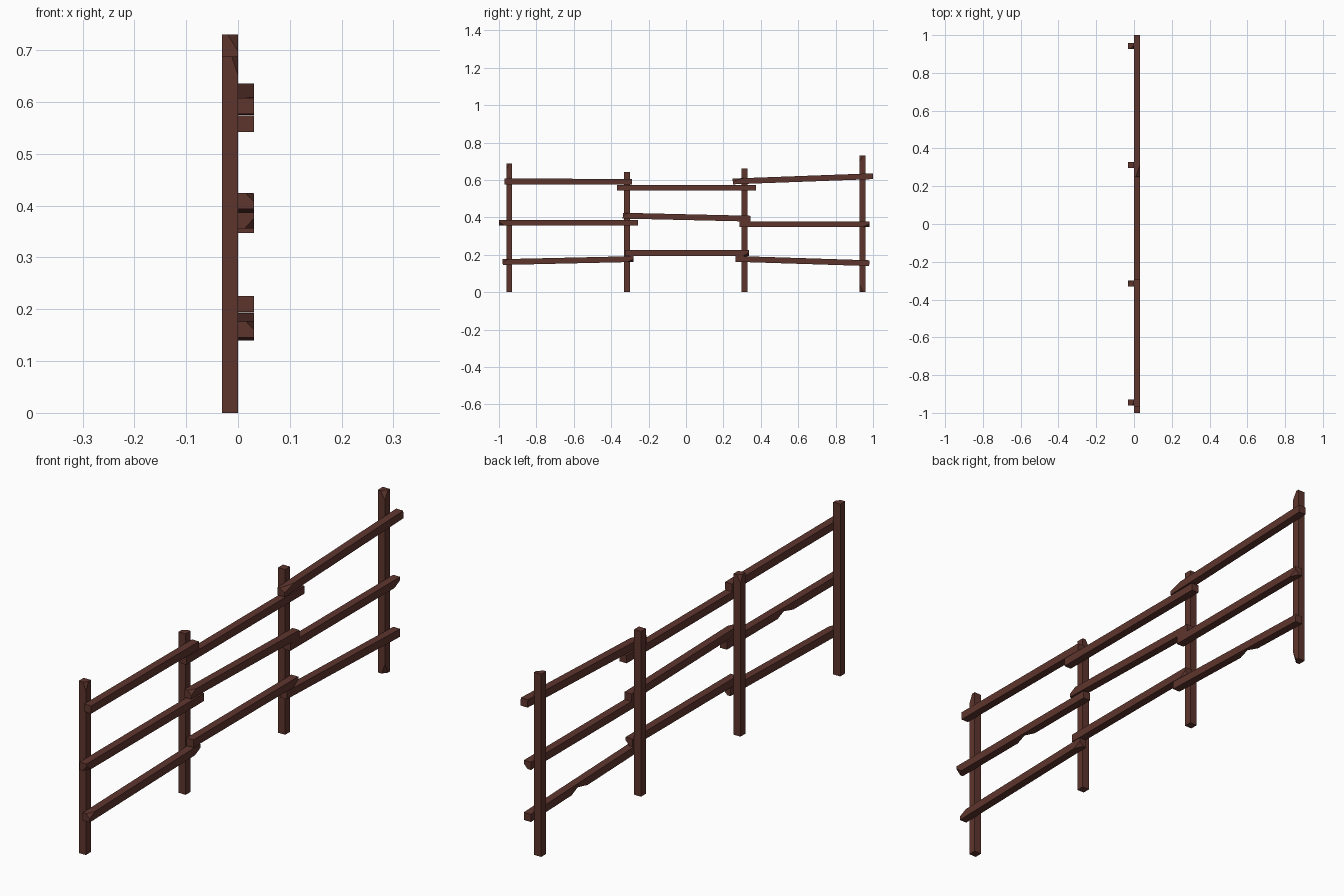
import bpy
import bmesh
from mathutils import Matrix, Vector

cube = bpy.data.objects.get("Cube")
if cube:
    bpy.data.objects.remove(cube, do_unlink=True)

wood = bpy.data.materials.new("dark_brown_wood")
wood.use_nodes = True
brown = (0.112, 0.036, 0.027, 1)
wood.diffuse_color = brown
wood.node_tree.nodes["Principled BSDF"].inputs["Base Color"].default_value = brown

T = 0.031  # timber thickness


def cut(bm, point, normal, clear):
    geom = bm.verts[:] + bm.edges[:] + bm.faces[:]
    res = bmesh.ops.bisect_plane(bm, geom=geom, plane_co=point, plane_no=normal,
                                 clear_outer=clear)
    if clear:
        edges = [e for e in res["geom_cut"] if isinstance(e, bmesh.types.BMEdge)]
        bmesh.ops.holes_fill(bm, edges=edges, sides=0)


def beam(name, start, end, x, chips=(), dent=None):
    """Square timber between two (y, z) points, with split corners and an edge dent."""
    a, b = Vector((x, *start)), Vector((x, *end))
    length, axis = (b - a).length, (b - a).normalized()
    bm = bmesh.new()
    bmesh.ops.create_cube(bm, size=1)
    bmesh.ops.scale(bm, vec=(T, T, length), verts=bm.verts)
    # Split corners: which end, which side, depth along, width and height
    for side_z, side_x, side_y, along, w, h in chips:
        corner = Vector((side_x * T / 2, side_y * T / 2, side_z * length / 2))
        normal = Vector((side_x / w, side_y / h, side_z / along))
        cut(bm, corner - Vector((side_x * w, 0, 0)), normal, True)
    # Shallow dent in one long edge
    if dent:
        at, side_x, side_y = dent
        for step in (-0.05, 0, 0.05):
            cut(bm, Vector((0, 0, at + step)), Vector((0, 0, 1)), False)
        for v in bm.verts:
            if abs(v.co.z - at) < 0.001 and v.co.x * side_x > 0 and v.co.y * side_y > 0:
                v.co.x -= side_x * 0.009
                v.co.y -= side_y * 0.009
    bmesh.ops.recalc_face_normals(bm, faces=bm.faces)
    # Local x stays across the fence, local z runs along the timber
    u = Vector((1, 0, 0))
    v = axis.cross(u)
    frame = Matrix((u, v, axis)).transposed().to_4x4()
    bm.transform(Matrix.Translation((a + b) / 2) @ frame)
    mesh = bpy.data.meshes.new(name)
    bm.to_mesh(mesh)
    bm.free()
    mesh.materials.append(wood)
    obj = bpy.data.objects.new(name, mesh)
    bpy.context.collection.objects.link(obj)


# Posts: y, height, chips (local y points to the back)
posts = [
    (-0.945, 0.688, [(1, 1, -1, 0.036, 0.012, 0.016)]),
    (-0.315, 0.643, [(1, -1, 1, 0.03, 0.016, 0.014)]),
    (0.313, 0.66, []),
    (0.943, 0.73, [(1, 1, -1, 0.032, 0.02, 0.02), (-1, 1, -1, 0.04, 0.015, 0.02)]),
]
for i, (y, top, chips) in enumerate(posts, 1):
    beam(f"post_{i}", (y, 0), (y, top), -T / 2, chips)

# Rails: start, end, chips (local y points down), dent
rails = {
    "top": [
        ((-0.97, 0.592), (-0.29, 0.59), [], None),
        ((-0.37, 0.558), (0.375, 0.558), [], None),
        ((0.25, 0.592), (1.0, 0.62), [(-1, 1, -1, 0.06, 0.02, 0.014)], None),
    ],
    "middle": [
        ((-1.0, 0.371), (-0.257, 0.371), [(-1, 1, 1, 0.03, 0.018, 0.02)], (0, -1, 1)),
        ((-0.338, 0.409), (0.345, 0.393), [(-1, 1, -1, 0.03, 0.016, 0.017)], None),
        ((0.287, 0.363), (0.98, 0.363), [(1, 1, 1, 0.035, 0.016, 0.018)], None),
    ],
    "bottom": [
        ((-0.98, 0.161), (-0.28, 0.177),
         [(-1, 1, -1, 0.035, 0.015, 0.016), (1, 1, 1, 0.035, 0.018, 0.016)], None),
        ((-0.325, 0.21), (0.337, 0.21), [(1, 1, 1, 0.03, 0.016, 0.018)], None),
        ((0.265, 0.178), (0.98, 0.155), [], (0.05, -1, 1)),
    ],
}
for level, row in rails.items():
    for i, (start, end, chips, dent) in enumerate(row, 1):
        beam(f"{level}_rail_{i}", start, end, T / 2 - 0.0005, chips, dent)
